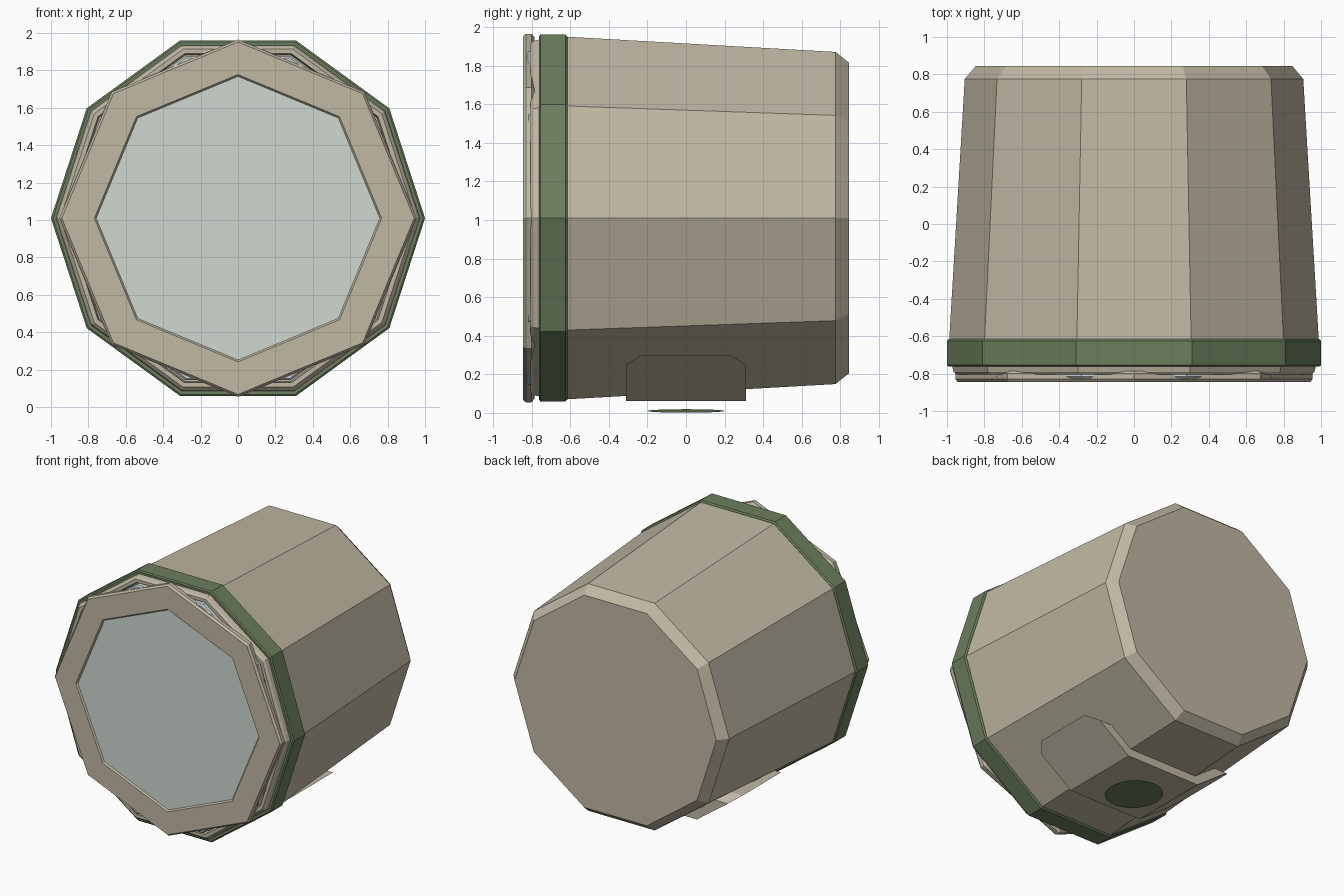
import bpy, bmesh, math
from mathutils import Matrix

if "Cube" in bpy.data.objects:
    bpy.data.objects.remove(bpy.data.objects["Cube"], do_unlink=True)

AXIS_Z = 1.01


def material(name, rgb):
    mat = bpy.data.materials.new(name)
    mat.use_nodes = True
    mat.diffuse_color = (*rgb, 1)
    mat.node_tree.nodes["Principled BSDF"].inputs["Base Color"].default_value = (*rgb, 1)
    return mat


BEIGE = material("warm beige", (0.53, 0.48, 0.37))
GREEN = material("moss green", (0.15, 0.21, 0.11))
GLASS = material("pale glass", (0.62, 0.69, 0.63))
EDGE_GLASS = material("cool glass", (0.60, 0.68, 0.70))


def finish(bm, name, mat):
    bmesh.ops.recalc_face_normals(bm, faces=bm.faces)
    mesh = bpy.data.meshes.new(name)
    bm.to_mesh(mesh)
    bm.free()
    mesh.materials.append(mat)
    obj = bpy.data.objects.new(name, mesh)
    bpy.context.collection.objects.link(obj)
    return obj


def lathe(name, sides, profile, mat, ring=False):
    """Sweep (radius, y) points around the y axis; a ring closes on itself."""
    bm = bmesh.new()
    loops = []
    for r, y in profile:
        angles = [math.tau * i / sides for i in range(sides)]
        loops.append([bm.verts.new((r * math.cos(a), y, AXIS_Z + r * math.sin(a)))
                      for a in angles])
    pairs = list(zip(loops, loops[1:]))
    if ring:
        pairs.append((loops[-1], loops[0]))
    else:
        bm.faces.new(loops[0])
        bm.faces.new(loops[-1])
    for a, b in pairs:
        for i in range(sides):
            j = (i + 1) % sides
            bm.faces.new((a[i], a[j], b[j], b[i]))
    return finish(bm, name, mat)


# Tapered ten-sided housing with a chamfered back
lathe("housing", 10, [(0.97, -0.76), (0.988, -0.62), (0.905, 0.775), (0.846, 0.845)], BEIGE)

# Green band around the front
lathe("front_band", 10, [(0.95, -0.76), (0.99, -0.762), (1.0, -0.755),
                         (1.0, -0.625), (0.99, -0.615), (0.95, -0.615)], GREEN, ring=True)

# Ten-sided rim and the glass seated in it
lathe("front_rim", 10, [(0.975, -0.75), (0.965, -0.79), (0.95, -0.805),
                        (0.925, -0.805), (0.915, -0.75)], BEIGE, ring=True)
lathe("inner_glass", 10, [(0.91, -0.75), (0.91, -0.815), (0.90, -0.825)], EDGE_GLASS)

# Eight-sided bezel and its front pane
lathe("bezel", 8, [(0.935, -0.785), (0.955, -0.80), (0.955, -0.83), (0.942, -0.845),
                   (0.768, -0.845), (0.755, -0.83), (0.755, -0.785)], BEIGE, ring=True)
lathe("front_pane", 8, [(0.758, -0.79), (0.758, -0.834)], GLASS)

# Foot plate wrapping the three lowest facets
bm = bmesh.new()
r = 0.997
low_x, low_z = r * math.cos(math.radians(72)), AXIS_Z - r * math.sin(math.radians(72))
slope = math.tan(math.radians(36))
outline = [(-0.31, low_z), (-0.31, 0.25), (-0.23, 0.30),
           (0.23, 0.30), (0.31, 0.25), (0.31, low_z)]


def facet_x(z):
    return low_x + (z - low_z) / slope


sides = [[bm.verts.new((s * facet_x(z), y, z)) for y, z in outline] for s in (-1, 1)]
left, right = sides
bm.faces.new(left)
bm.faces.new(right)
bm.faces.new((left[0], left[-1], right[-1], right[0]))
for i in range(len(outline) - 1):
    bm.faces.new((left[i], left[i + 1], right[i + 1], right[i]))
finish(bm, "foot_plate", BEIGE)

# Thin round pad under the foot
bm = bmesh.new()
bmesh.ops.create_circle(bm, cap_ends=True, segments=24, radius=0.2,
                        matrix=Matrix.Translation((0, 0, 0.01)) @ Matrix.Rotation(0.045, 4, "Y"))
finish(bm, "foot_pad", GREEN)
